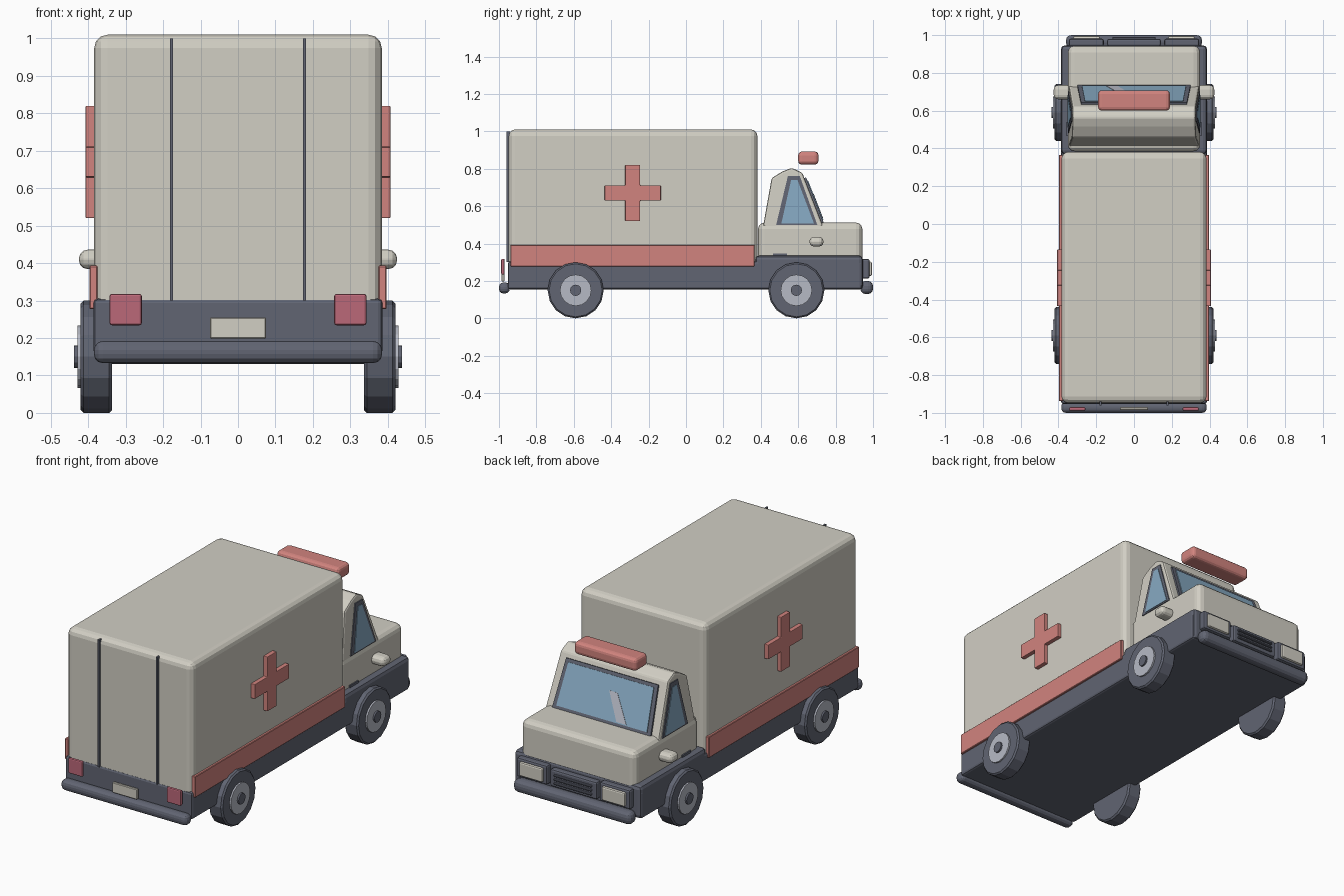
import bpy, bmesh, math
from mathutils import Vector, Matrix

cube = bpy.data.objects.get("Cube")
if cube:
    bpy.data.objects.remove(cube, do_unlink=True)


def material(name, r, g, b):
    m = bpy.data.materials.new(name)
    m.use_nodes = True
    m.diffuse_color = (r, g, b, 1)
    m.node_tree.nodes["Principled BSDF"].inputs["Base Color"].default_value = (r, g, b, 1)
    return m


CREAM = material("cream", 0.64, 0.62, 0.55)
SLATE = material("slate", 0.12, 0.13, 0.17)
RED = material("soft_red", 0.64, 0.23, 0.21)
LAMP = material("tail_lamp_red", 0.5, 0.14, 0.19)
GLASS = material("blue_glass", 0.24, 0.4, 0.54)
SILVER = material("silver", 0.47, 0.49, 0.56)


def finish(name, bm, mat, bevel=0, segments=2):
    bmesh.ops.recalc_face_normals(bm, faces=bm.faces)
    me = bpy.data.meshes.new(name)
    bm.to_mesh(me)
    bm.free()
    me.materials.append(mat)
    ob = bpy.data.objects.new(name, me)
    bpy.context.collection.objects.link(ob)
    if bevel:
        mod = ob.modifiers.new("rounded_edges", "BEVEL")
        mod.width, mod.segments = bevel, segments
        mod.limit_method = "ANGLE"
        mod.angle_limit = math.radians(25)
    return ob


def box(name, x, y, z, mat, bevel=0, segments=2):
    """Box from (low, high) ranges on each axis."""
    bm = bmesh.new()
    bmesh.ops.create_cube(bm, size=1)
    for v in bm.verts:
        for i, (lo, hi) in enumerate((x, y, z)):
            v.co[i] = hi if v.co[i] > 0 else lo
    return finish(name, bm, mat, bevel, segments)


def prism(name, points, offset, mat, bevel=0):
    """Polygon extruded along an offset vector."""
    bm = bmesh.new()
    face = bm.faces.new([bm.verts.new(p) for p in points])
    ext = bmesh.ops.extrude_face_region(bm, geom=[face], use_keep_orig=True)
    for g in ext["geom"]:
        if isinstance(g, bmesh.types.BMVert):
            g.co += Vector(offset)
    return finish(name, bm, mat, bevel)


def disc(name, x0, x1, y, z, radius, mat, sides=16, bevel=0):
    """Cylinder lying along x."""
    bm = bmesh.new()
    place = Matrix.Translation(((x0 + x1) / 2, y, z)) @ Matrix.Rotation(math.pi / 2, 4, "Y")
    bmesh.ops.create_cone(bm, cap_ends=True, segments=sides, radius1=radius,
                          radius2=radius, depth=abs(x1 - x0), matrix=place)
    return finish(name, bm, mat, bevel, 1)


def span(s, a, b):
    return (min(s * a, s * b), max(s * a, s * b))


# Chassis, cargo box and hood
box("chassis", (-.386, .386), (-.952, .94), (.155, .305), SLATE, .012)
box("front_chassis", (-.386, .386), (.37, .946), (.155, .335), SLATE, .02)
box("cargo_box", (-.384, .384), (-.948, .382), (.26, 1.01), CREAM, .035, 3)
box("hood", (-.35, .35), (.385, .943), (.29, .512), CREAM, .035, 3)

# Bumpers
box("rear_bumper", (-.385, .385), (-1, -.942), (.133, .192), SLATE, .024, 3)
box("front_bumper", (-.36, .36), (.932, 1), (.13, .2), SLATE, .028, 3)

# Cab roof, slightly narrower at the top
SILL, PEAK = .5, .805


def half_width(z):
    return .345 - .02 * (z - SILL) / (PEAK - SILL)


bm = bmesh.new()
profile = [(.41, .48), (.458, .75), (.515, .785), (.565, .805), (.622, .778), (.738, .48)]
rows = [[bm.verts.new((s * half_width(z), y, z)) for y, z in profile] for s in (-1, 1)]
for row in rows:
    bm.faces.new(row)
for i in range(len(profile)):
    j = (i + 1) % len(profile)
    bm.faces.new((rows[0][i], rows[0][j], rows[1][j], rows[1][i]))
finish("cab_roof", bm, CREAM, .01)


# Windscreen panes on the sloped cab front
def screen_point(x, t):
    return (x, .73 - .108 * t, .5 + .278 * t)


normal = Vector((0, .278, .108)).normalized()


def screen_plate(name, outline, depth, mat):
    prism(name, [screen_point(x, t) for x, t in outline], normal * depth, mat)


screen_plate("windscreen_frame", [(-.3, .02), (.3, .02), (.28, .9), (-.28, .9)], .010, SLATE)
screen_plate("windscreen_glass", [(-.276, .08), (.276, .08), (.26, .84), (-.26, .84)], .014, GLASS)
screen_plate("windscreen_glint", [(-.15, .1), (-.09, .1), (-.01, .58), (-.06, .58)], .016, SILVER)

# Roof light bar
box("light_bar", (-.19, .19), (.6, .708), (.822, .892), RED, .02, 3)

# Parts repeated on both sides
for s, side in ((1, "left"), (-1, "right")):
    def side_plate(name, outline, depth, mat):
        points = [(s * half_width(z), y, z) for y, z in outline]
        prism(f"{side}_{name}", points, (s * depth, 0, 0), mat)

    side_plate("window_frame", [(.482, .5), (.702, .5), (.608, .762), (.545, .762)], .005, SLATE)
    side_plate("window_glass", [(.51, .508), (.684, .508), (.596, .74), (.562, .74)], .008, GLASS)

    # Stripe and cross
    box(f"{side}_stripe", span(s, .375, .397), (-.938, .366), (.277, .393), RED, .003, 1)
    cy, cz, arm, w = -.285, .67, .15, .04
    quarter = [(w, arm), (w, w), (arm, w)]
    cross = []
    for k in range(4):
        c, n = (1, 0, -1, 0)[k], (0, 1, 0, -1)[k]
        cross += [(a * c + b * n, b * c - a * n) for a, b in quarter]
    prism(f"{side}_cross", [(s * .38, cy + a, cz + b) for a, b in cross],
          (s * .027, 0, 0), RED, .003)

    # Mirror and door handle
    box(f"{side}_mirror", span(s, .33, .425), (.66, .735), (.384, .436), CREAM, .024, 3)
    box(f"{side}_door_handle", span(s, .345, .357), (.465, .54), (.325, .347), SLATE)

    # Wheels
    for y, end in ((-.59, "rear"), (.59, "front")):
        disc(f"{end}_{side}_tire", s * .336, s * .42, y, .15, .15, SLATE, 16, .008)
        disc(f"{end}_{side}_hub", s * .41, s * .429, y, .15, .084, SILVER)
        disc(f"{end}_{side}_hub_cap", s * .42, s * .438, y, .15, .03, SLATE, 12)

    # Rear lamps and door seams
    box(f"{side}_tail_lamp", span(s, .257, .343), (-.988, -.97), (.234, .318), LAMP, .006)
    box(f"{side}_door_seam", span(s, .173, .182), (-.96, -.94), (.3, 1), SLATE)

    # Headlights
    box(f"{side}_headlight_frame", span(s, .16, .345), (.94, .981), (.212, .318), SLATE, .01)
    box(f"{side}_headlight", span(s, .18, .322), (.97, .994), (.226, .303), CREAM, .008)

# Rear plate and front grille
box("rear_plate", (-.075, .075), (-.986, -.97), (.198, .255), CREAM, .003, 1)
box("grille", (-.142, .142), (.94, .98), (.212, .308), SLATE, .01)
for i in range(3):
    z = .232 + i * .022
    box(f"grille_bar_{i + 1}", (-.115, .115), (.97, .99), (z, z + .011), SLATE, .003, 1)
